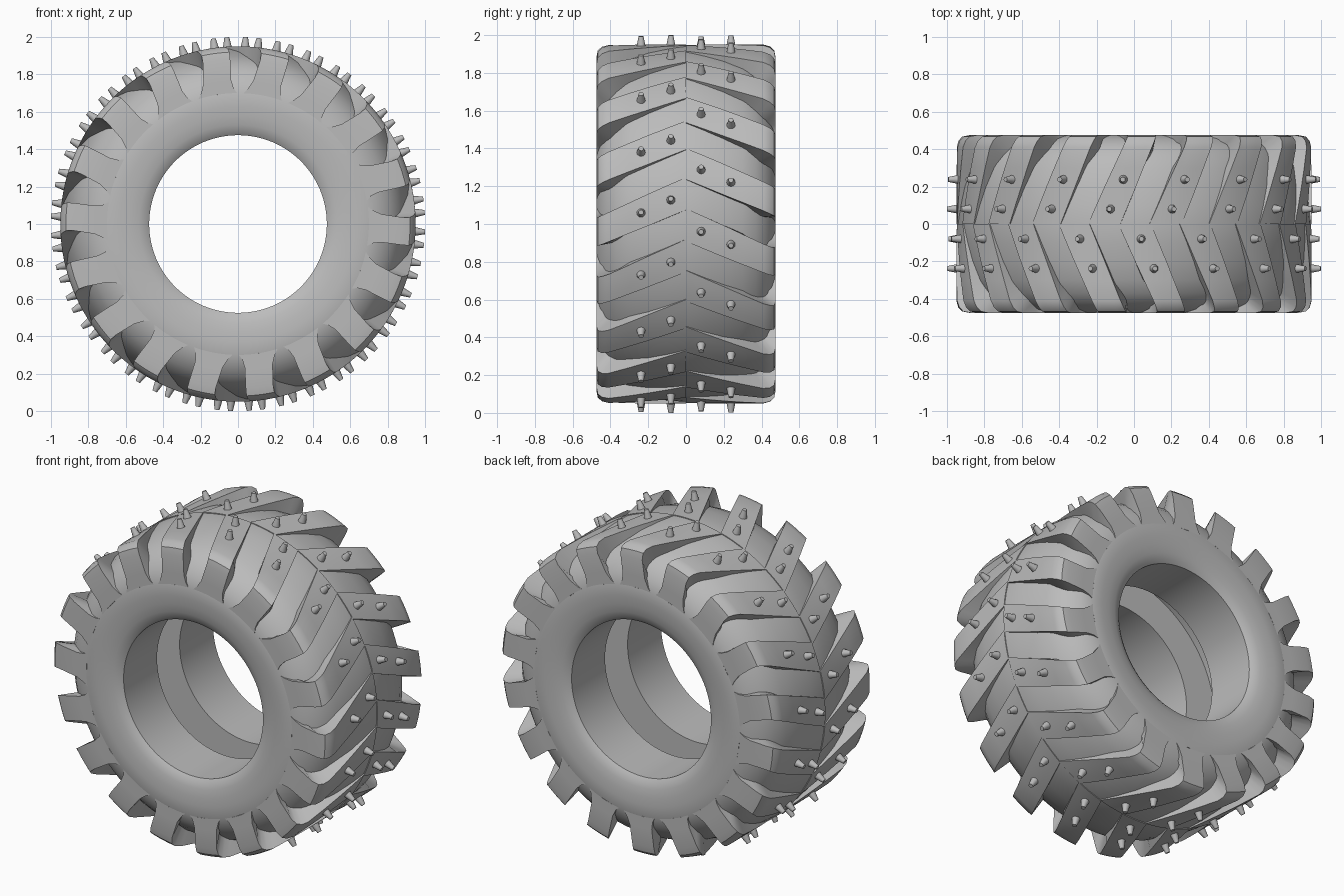
import bpy, bmesh, math
from mathutils import Matrix, Vector

cube = bpy.data.objects.get("Cube")
if cube:
    bpy.data.objects.remove(cube)

# Single rubber material
rubber = bpy.data.materials.new("grey_rubber")
rubber.use_nodes = True
GREY = (0.5, 0.5, 0.5, 1)
rubber.diffuse_color = GREY
rubber.node_tree.nodes["Principled BSDF"].inputs["Base Color"].default_value = GREY

LUGS = 18
STEP = 360 / LUGS
LEAN = 26.3                     # degrees of sweep per unit of width
START = {-1: 9.8, 1: 19.7}      # lug angle at the centre line, front and back


def polar(r, deg, y):
    a = math.radians(deg)
    return Vector((r * math.cos(a), y, 1 + r * math.sin(a)))


def finish(bm, name, angle=30):
    bmesh.ops.recalc_face_normals(bm, faces=bm.faces)
    mesh = bpy.data.meshes.new(name)
    bm.to_mesh(mesh)
    bm.free()
    obj = bpy.data.objects.new(name, mesh)
    bpy.context.collection.objects.link(obj)
    mesh.materials.append(rubber)
    bpy.ops.object.select_all(action='DESELECT')
    obj.select_set(True)
    bpy.context.view_layer.objects.active = obj
    bpy.ops.object.shade_smooth_by_angle(angle=math.radians(angle))
    return obj


# Carcass: crowned floor, sidewall, rounded bead and inner channel (y, radius)
half = [(0.0, 0.945), (0.1, 0.935), (0.2, 0.92), (0.3, 0.893), (0.37, 0.86),
        (0.42, 0.815), (0.455, 0.76), (0.475, 0.70), (0.475, 0.63),
        (0.471, 0.58), (0.463, 0.53), (0.45, 0.495), (0.435, 0.475),
        (0.11, 0.475), (0.11, 0.68)]
loop = half + [(-y, r) for y, r in reversed(half[1:])]
SEG = 108
bm = bmesh.new()
rings = [[bm.verts.new(polar(r, 360 * s / SEG, y)) for y, r in loop] for s in range(SEG)]
for s in range(SEG):
    a, b = rings[s], rings[(s + 1) % SEG]
    for i in range(len(loop)):
        j = (i + 1) % len(loop)
        bm.faces.new((a[i], a[j], b[j], b[i]))
finish(bm, "tyre_carcass")

# Lug path: outer y, outer radius, root y, root radius, half angle, angle shift
path = [(0.0, 0.95, 0.0, 0.92, 5.3, 0),
        (0.1, 0.95, 0.1, 0.91, 5.2, 0),
        (0.2, 0.95, 0.2, 0.90, 5.1, 0),
        (0.3, 0.95, 0.3, 0.87, 4.9, 0),
        (0.41, 0.95, 0.36, 0.85, 4.7, 0),
        (0.445, 0.94, 0.38, 0.83, 4.7, 0),
        (0.467, 0.92, 0.40, 0.81, 4.7, 0),
        (0.475, 0.88, 0.42, 0.79, 4.8, 0.2),
        (0.475, 0.77, 0.43, 0.76, 5.6, 1.0),
        (0.475, 0.725, 0.44, 0.72, 7.0, 1.5),
        (0.475, 0.70, 0.45, 0.69, 8.6, 1.7)]
COLS = 4


def add_lug(bm, side, base):
    rows = []
    for y, r, ry, rr, w, shift in path:
        mid = base - LEAN * y + shift
        angles = [mid + w * (2 * c / COLS - 1) for c in range(COLS + 1)]
        section = [polar(r, t, side * y) for t in angles]
        section += [polar(rr, t, side * ry) for t in reversed(angles)]
        rows.append([bm.verts.new(p) for p in section])
    n = len(rows[0])
    for a, b in zip(rows, rows[1:]):
        for i in range(n):
            j = (i + 1) % n
            bm.faces.new((a[i], a[j], b[j], b[i]))
    bm.faces.new(rows[0])
    bm.faces.new(rows[-1])


# Staggered tread lugs and their paired studs on both halves
for side, label in ((-1, "front"), (1, "back")):
    lugs, studs = bmesh.new(), bmesh.new()
    for k in range(LUGS):
        base = START[side] + k * STEP
        add_lug(lugs, side, base)
        for y in (0.08, 0.238):
            spot = polar(0.97, base - LEAN * y, side * y)
            out = Vector((spot.x, 0, spot.z - 1))
            turn = out.to_track_quat('Z', 'Y').to_matrix().to_4x4()
            bmesh.ops.create_cone(studs, cap_ends=True, segments=12,
                                  radius1=0.025, radius2=0.013, depth=0.06,
                                  matrix=Matrix.Translation(spot) @ turn)
    finish(lugs, label + "_tread_lugs")
    finish(studs, label + "_studs", 40)
